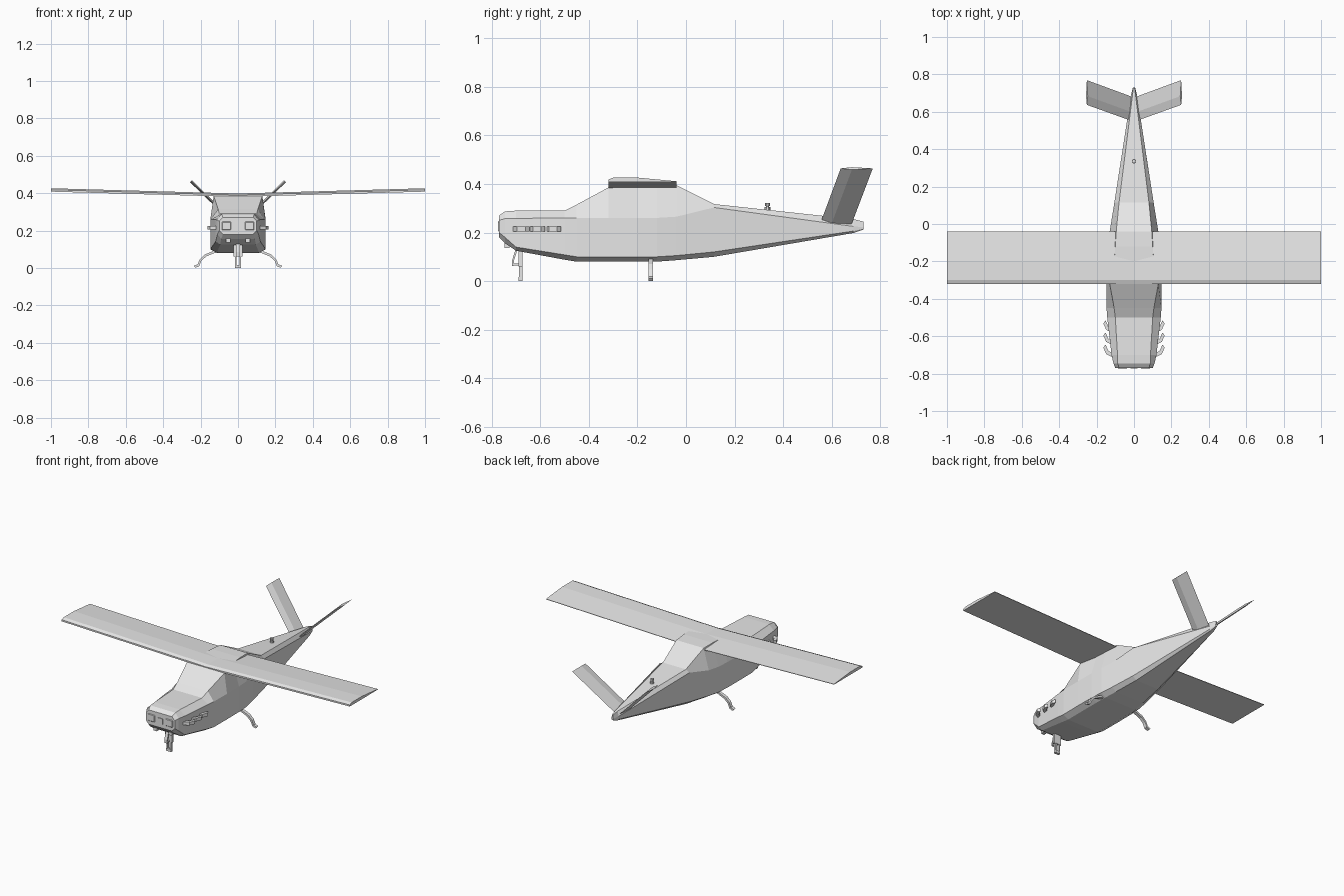
import bpy
import bmesh
from mathutils import Vector

cube = bpy.data.objects.get("Cube")
if cube:
    bpy.data.objects.remove(cube, do_unlink=True)

# Single paint colour
GREY = (0.8, 0.8, 0.8, 1.0)
paint = bpy.data.materials.new("light_grey_paint")
paint.use_nodes = True
paint.diffuse_color = GREY
paint.node_tree.nodes["Principled BSDF"].inputs["Base Color"].default_value = GREY


def finish(name, bm):
    bmesh.ops.recalc_face_normals(bm, faces=bm.faces)
    mesh = bpy.data.meshes.new(name)
    bm.to_mesh(mesh)
    bm.free()
    mesh.materials.append(paint)
    obj = bpy.data.objects.new(name, mesh)
    bpy.context.scene.collection.objects.link(obj)
    return obj


def loft(name, rings):
    """Skin a closed tube through rings of equal point count, capped at both ends."""
    bm = bmesh.new()
    loops = [[bm.verts.new(p) for p in ring] for ring in rings]
    n = len(loops[0])
    for a, b in zip(loops, loops[1:]):
        for i in range(n):
            j = (i + 1) % n
            bm.faces.new((a[i], a[j], b[j], b[i]))
    bm.faces.new(loops[0])
    bm.faces.new(reversed(loops[-1]))
    return finish(name, bm)


def sweep(name, path, a, b):
    """Run a rectangular bar with half-axes a and b along a path."""
    a, b = Vector(a), Vector(b)
    return loft(name, [[Vector(p) + a + b, Vector(p) - a + b,
                        Vector(p) - a - b, Vector(p) + a - b] for p in path])


def box(name, centre, size, bevel=0.0):
    x, y, z = (s / 2 for s in size)
    c = Vector(centre)
    obj = sweep(name, [c - Vector((0, y, 0)), c + Vector((0, y, 0))], (x, 0, 0), (0, 0, z))
    if bevel:
        mod = obj.modifiers.new("Bevel", "BEVEL")
        mod.width = bevel
        mod.segments = 1
    return obj


def cylinder(name, centre, radius, depth):
    bm = bmesh.new()
    bmesh.ops.create_cone(bm, cap_ends=True, segments=10, radius1=radius,
                          radius2=radius, depth=depth)
    bmesh.ops.translate(bm, verts=bm.verts, vec=centre)
    return finish(name, bm)


# Fuselage stations: y, then half-width and height of belly, chine, shoulder, roof
stations = [
    (-0.77, (0.08, 0.18), (0.10, 0.20), (0.10, 0.25), (0.08, 0.27)),
    (-0.745, (0.09, 0.155), (0.11, 0.18), (0.11, 0.257), (0.087, 0.287)),
    (-0.70, (0.095, 0.125), (0.12, 0.14), (0.12, 0.258), (0.088, 0.29)),
    (-0.50, (0.11, 0.088), (0.143, 0.108), (0.143, 0.26), (0.10, 0.29)),
    (-0.45, (0.112, 0.08), (0.147, 0.10), (0.147, 0.26), (0.106, 0.315)),
    (-0.32, (0.112, 0.08), (0.148, 0.10), (0.148, 0.26), (0.13, 0.385)),
    (-0.20, (0.112, 0.08), (0.147, 0.10), (0.147, 0.26), (0.105, 0.398)),
    (-0.12, (0.11, 0.08), (0.142, 0.10), (0.142, 0.26), (0.10, 0.399)),
    (-0.04, (0.10, 0.086), (0.13, 0.105), (0.13, 0.265), (0.095, 0.395)),
    (0.115, (0.08, 0.10), (0.105, 0.12), (0.105, 0.303), (0.08, 0.317)),
    (0.69, (0.01, 0.198), (0.016, 0.206), (0.016, 0.225), (0.008, 0.255)),
    (0.73, (0.004, 0.212), (0.006, 0.216), (0.006, 0.222), (0.003, 0.245)),
]
loft("fuselage", [[(x, y, z) for x, z in half] + [(-x, y, z) for x, z in reversed(half)]
                  for y, *half in stations])

# High wing with slight dihedral and a flat underside
airfoil = [(-0.32, 0.0), (-0.32, 0.01), (-0.30, 0.018), (-0.20, 0.018), (-0.04, 0.003), (-0.04, 0.0)]
loft("wing", [[(x, y, 0.38 + 0.028 * abs(x) + h) for y, h in airfoil] for x in (-1, 0, 1)])

for s, side in ((1, "left"), (-1, "right")):
    # V-tail fin
    fin = []
    for x, y, z, chord in ((0.01, 0.55, 0.23, 0.13), (0.252, 0.637, 0.464, 0.132)):
        lift = Vector((-0.005 * s, 0, 0.005))
        le, te = Vector((x * s, y, z)), Vector((x * s, y + chord, z))
        mid = le.lerp(te, 0.35)
        fin.append([le, mid + lift, te, mid - lift])
    loft(side + "_tail_fin", fin)

    # Sprung main gear leg with its foot
    leg = [(0.09, 0.092), (0.13, 0.085), (0.175, 0.066), (0.20, 0.042),
           (0.212, 0.014), (0.232, 0.006)]
    sweep(side + "_main_leg", [(x * s, -0.145, z) for x, z in leg],
          (0, 0.01, 0), (0.004 * s, 0, 0.005))

    # Exhaust stubs curving aft
    for i in range(3):
        y = -0.665 + 0.065 * i
        stub = [(0.108, y - 0.04), (0.143, y - 0.022), (0.158, y + 0.012)]
        sweep(side + "_exhaust_stub_" + str(i + 1), [(x * s, v, 0.215) for x, v in stub],
              (0, 0, 0.01), (0.006 * s, -0.008, 0))

    # Nose lamps and chin vents
    box(side + "_nose_lamp", (0.062 * s, -0.769, 0.225), (0.05, 0.009, 0.046), 0.004)
    box(side + "_chin_vent", (0.052 * s, -0.737, 0.147), (0.022, 0.02, 0.02))

    # Nose gear fork arm
    box(side + "_nose_fork", (0.012 * s, -0.681, 0.031), (0.009, 0.014, 0.062))

# Centre nose lamp
box("centre_nose_lamp", (0, -0.769, 0.223), (0.036, 0.009, 0.034))

# Nose gear
box("nose_gear_block", (0, -0.681, 0.093), (0.048, 0.016, 0.066))
box("nose_gear_axle", (0, -0.681, 0.008), (0.032, 0.016, 0.016))
sweep("nose_gear_link", [(0, -0.698, 0.13), (0, -0.712, 0.085), (0, -0.713, 0.062)],
      (0.01, 0, 0), (0, 0.004, 0))
box("nose_gear_crossbar", (0, -0.697, 0.068), (0.016, 0.034, 0.008))

# Antenna on the rear spine
cylinder("antenna_base", (0, 0.335, 0.294), 0.012, 0.02)
cylinder("antenna_stem", (0, 0.335, 0.305), 0.006, 0.028)
cylinder("antenna_cap", (0, 0.335, 0.316), 0.01, 0.012)
